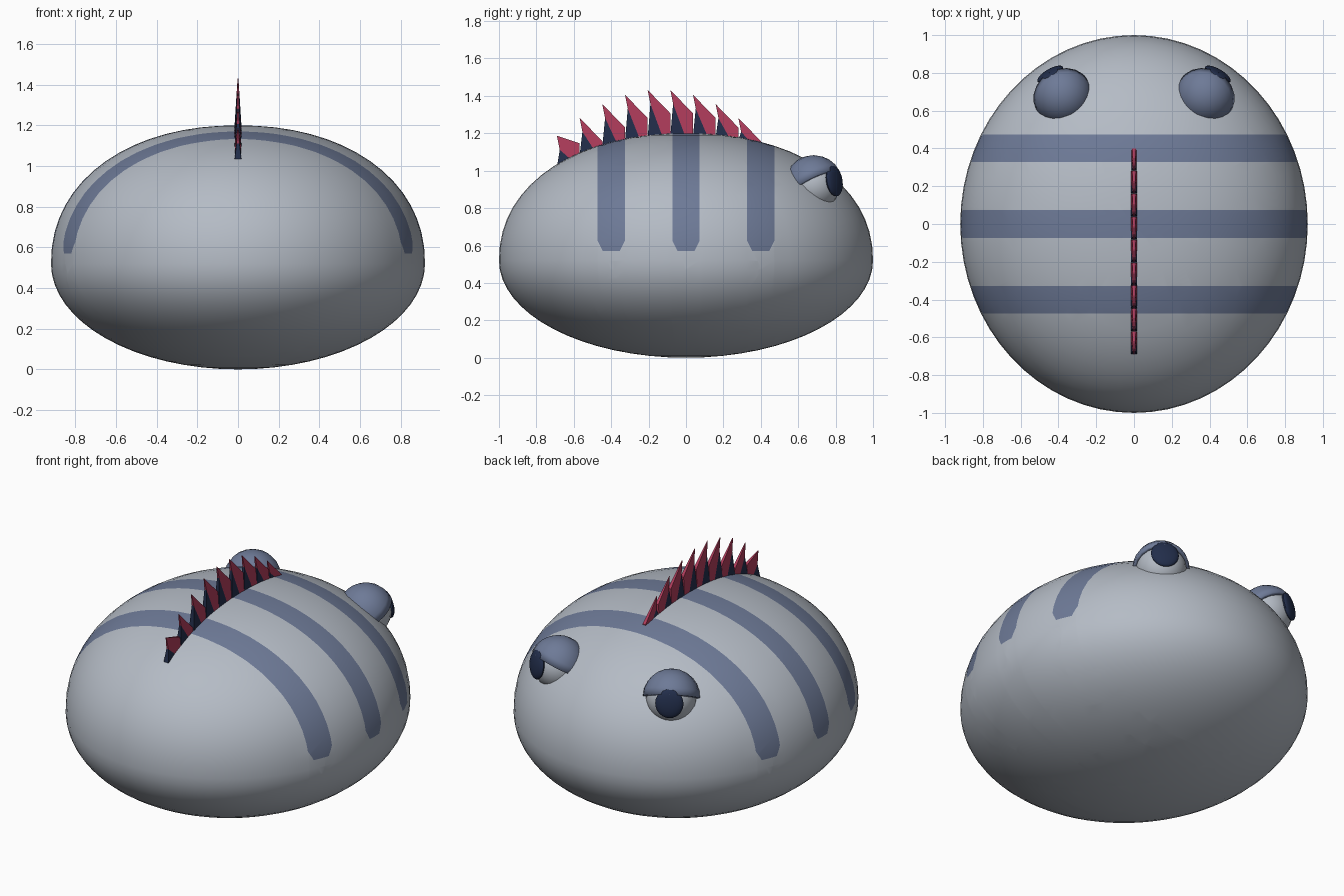
import bpy, bmesh, math
from mathutils import Matrix, Vector

cube = bpy.data.objects.get("Cube")
if cube:
    bpy.data.objects.remove(cube, do_unlink=True)


def material(name, rgb):
    m = bpy.data.materials.new(name)
    m.use_nodes = True
    m.diffuse_color = (*rgb, 1)
    m.node_tree.nodes["Principled BSDF"].inputs["Base Color"].default_value = (*rgb, 1)
    return m


GREY = material("pale grey", (0.46, 0.50, 0.56))
SLATE = material("slate blue", (0.155, 0.195, 0.31))
NAVY = material("dark navy", (0.016, 0.027, 0.07))
RED = material("crimson", (0.43, 0.045, 0.105))


def finish(name, bm, mats, smooth=True):
    mesh = bpy.data.meshes.new(name)
    bmesh.ops.recalc_face_normals(bm, faces=bm.faces)
    bm.to_mesh(mesh)
    bm.free()
    for m in mats:
        mesh.materials.append(m)
    ob = bpy.data.objects.new(name, mesh)
    bpy.context.collection.objects.link(ob)
    if smooth:
        bpy.ops.object.select_all(action="DESELECT")
        ob.select_set(True)
        bpy.context.view_layer.objects.active = ob
        bpy.ops.object.shade_smooth_by_angle(angle=math.radians(40))
    return ob


# Body: rounded dome on top, elliptical belly below
WAIST, DOME, POWER = 0.52, 0.68, 2.15


def dome_z(r):
    return WAIST + DOME * max(0, 1 - r ** POWER) ** (1 / POWER)


bm = bmesh.new()
bmesh.ops.create_uvsphere(bm, u_segments=64, v_segments=32, radius=1)
for v in bm.verts:
    r = math.hypot(v.co.x, v.co.y)
    v.co.z = dome_z(r) if v.co.z > 0.001 else WAIST * (1 + v.co.z)
    v.co.x *= 0.92

# Painted stripes: cut the outline of each into the skin
STRIPES, HALF, END = (-0.4, 0.0, 0.4), 0.073, 0.57


def cut(point, normal, keep=lambda c: True):
    faces = [f for f in bm.faces if keep(f.calc_center_median())]
    edges = {e for f in faces for e in f.edges}
    verts = {v for f in faces for v in f.verts}
    bmesh.ops.bisect_plane(bm, geom=[*verts, *edges, *faces],
                           plane_co=point, plane_no=normal, dist=1e-5)


corners = ((0.06, 0.6), (0.04, 0.58))
for y in STRIPES:
    for side in (-1, 1):
        cut((0, y + side * HALF, 0), (0, 1, 0))
for y in STRIPES:
    def inside(c, y=y):
        return abs(c.y - y) < HALF and 0.4 < c.z < 0.8
    cut((0, 0, END), (0, 0, 1), inside)
    for side in (-1, 1):
        cut((0, y + side * 0.045, END), (0, side * 0.06, -0.03), inside)
for f in bm.faces:
    c = f.calc_center_median()
    for y in STRIPES:
        d = abs(c.y - y)
        chamfer = (d - 0.045) * 0.06 - (c.z - END) * 0.03
        if d < HALF and c.z > END and chamfer < 0:
            f.material_index = 1
finish("body", bm, [GREY, SLATE])

# Back fin: nine tapering spikes, each with a dark wedge at its rear
FIRST, STEP, COUNT = -0.69, 0.1212, 9


def tip_z(y):
    return 1.435 - 0.88 * (y + 0.145) ** 2 + 0.08 * abs(y + 0.145) ** 3


def prism(bm, outline, index):
    # Outline entries: y, z, half thickness
    left = [bm.verts.new((-t, y, z)) for y, z, t in outline]
    right = [bm.verts.new((t, y, z)) for y, z, t in outline]
    n = len(outline)
    faces = [bm.faces.new(left), bm.faces.new(right[::-1])]
    for i in range(n):
        j = (i + 1) % n
        faces.append(bm.faces.new((left[i], right[i], right[j], left[j])))
    for f in faces:
        f.material_index = index


bm = bmesh.new()
for i in range(COUNT):
    y0 = FIRST + i * STEP
    y1 = y0 + STEP
    top, notch = tip_z(y0), tip_z(y0) - 0.125
    if i == 0:
        notch = top - 0.04
    base0, base1 = dome_z(abs(y0)) - 0.015, dome_z(abs(y1)) - 0.03
    mid = y0 + 0.085
    base_mid = dome_z(abs(mid)) - 0.03
    apex = (y0 + 0.015, top - 0.075, 0.007)
    prism(bm, [(y0, base0, 0.018), apex, (mid, base_mid, 0.018)], 1)
    prism(bm, [apex, (y0, top, 0.002), (y1, notch, 0.01),
               (y1, base1, 0.018), (mid, base_mid, 0.018)], 0)
finish("back_fin", bm, [RED, NAVY], smooth=False)

# Eyes: ball, flattened pupil and hooded lid, looking forward and outward
for side, label in ((1, "left"), (-1, "right")):
    place = (Matrix.Translation((side * 0.38, 0.683, 0.925))
             @ Matrix.Rotation(-side * math.radians(30), 4, "Z"))

    bm = bmesh.new()
    bmesh.ops.create_uvsphere(bm, u_segments=24, v_segments=14, radius=0.14, matrix=place)
    finish(label + "_eyeball", bm, [GREY])

    bm = bmesh.new()
    tilt = Matrix.Rotation(math.radians(9), 4, "X")
    shape = Matrix.Translation((0, 0.128, 0)) @ Matrix.Diagonal((0.078, 0.026, 0.083, 1))
    bmesh.ops.create_uvsphere(bm, u_segments=20, v_segments=12, radius=1,
                              matrix=place @ tilt @ shape)
    finish(label + "_pupil", bm, [NAVY])

    bm = bmesh.new()
    bmesh.ops.create_uvsphere(bm, u_segments=20, v_segments=12, radius=0.158)
    bmesh.ops.bisect_plane(bm, geom=[*bm.verts, *bm.edges, *bm.faces], dist=1e-5,
                           plane_co=Vector(), plane_no=(0, 0, 1), clear_inner=True)
    bmesh.ops.transform(bm, verts=bm.verts,
                        matrix=place @ Matrix.Rotation(math.radians(30), 4, "X"))
    lid = finish(label + "_eyelid", bm, [SLATE])
    shell = lid.modifiers.new("Thickness", "SOLIDIFY")
    shell.thickness, shell.offset = 0.02, -1
